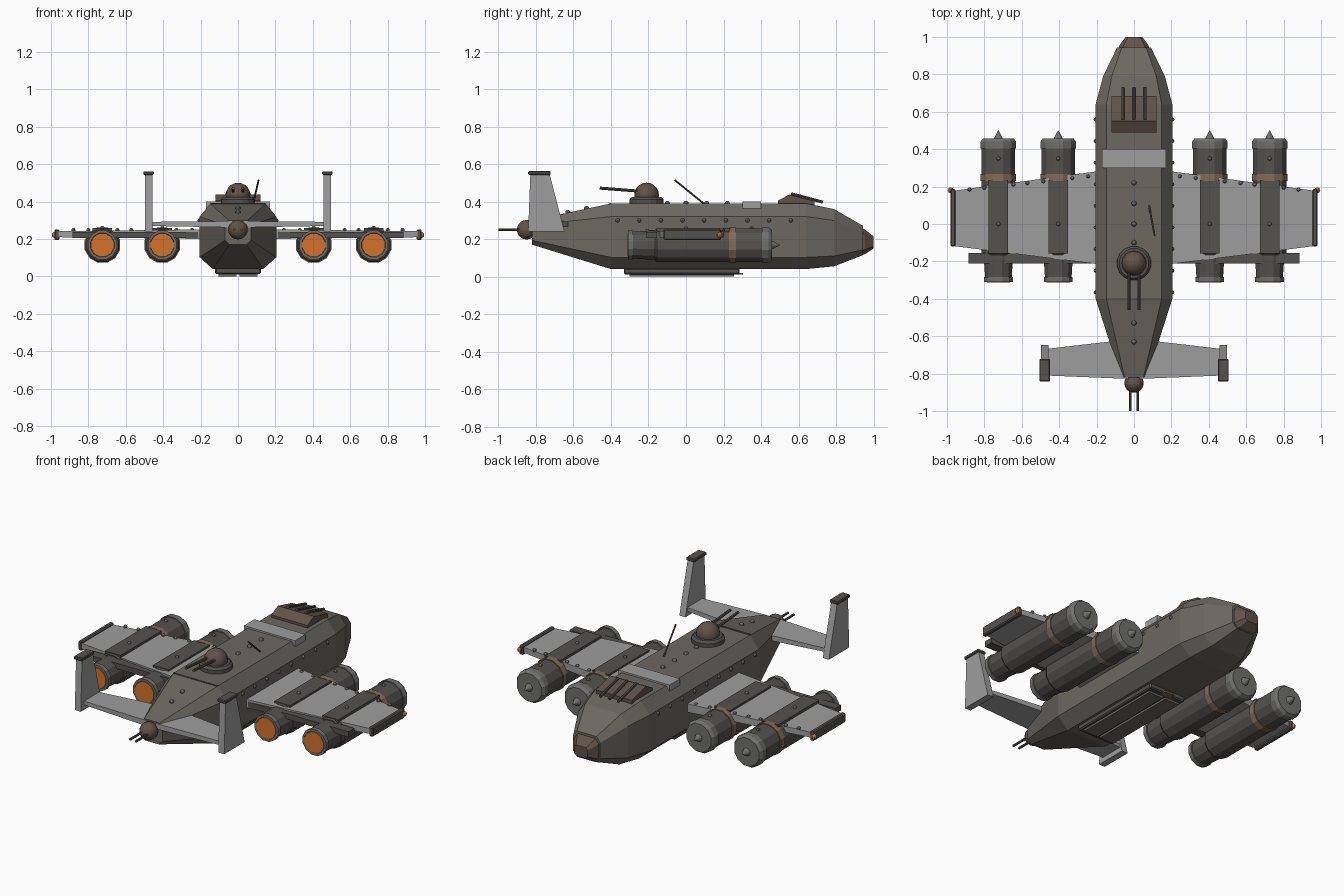
import bpy, bmesh, math
from mathutils import Vector, Matrix

if "Cube" in bpy.data.objects:
    bpy.data.objects.remove(bpy.data.objects["Cube"])


def mat(name, c):
    m = bpy.data.materials.new(name)
    m.diffuse_color = (*c, 1)
    m.use_nodes = True
    m.node_tree.nodes["Principled BSDF"].inputs["Base Color"].default_value = m.diffuse_color
    return m


HULL = mat("olive_hull", (0.15, 0.14, 0.12))
GREY = mat("light_plate", (0.34, 0.34, 0.34))
DARK = mat("gunmetal", (0.09, 0.085, 0.078))
STEEL = mat("steel", (0.16, 0.16, 0.155))
BROWN = mat("brown_iron", (0.12, 0.085, 0.065))
COPPER = mat("copper", (0.23, 0.15, 0.09))
GLOW = mat("orange_glow", (0.65, 0.17, 0.025))


def finish(bm, name, m, smooth=False):
    bmesh.ops.recalc_face_normals(bm, faces=bm.faces)
    me = bpy.data.meshes.new(name)
    bm.to_mesh(me)
    bm.free()
    me.materials.append(m)
    for p in me.polygons:
        p.use_smooth = smooth
    o = bpy.data.objects.new(name, me)
    bpy.context.collection.objects.link(o)
    return o


def loft(name, rings, m):
    """Skin a row of matching closed rings and cap the ends."""
    bm = bmesh.new()
    vs = [[bm.verts.new(p) for p in r] for r in rings]
    n = len(vs[0])
    for a, b in zip(vs, vs[1:]):
        for i in range(n):
            bm.faces.new((a[i], a[(i + 1) % n], b[(i + 1) % n], b[i]))
    bm.faces.new(vs[0])
    bm.faces.new(vs[-1][::-1])
    return finish(bm, name, m)


def box(name, x, y, z, m, bevel=0):
    def ring(zz):
        return [(x[0], y[0], zz), (x[1], y[0], zz), (x[1], y[1], zz), (x[0], y[1], zz)]
    o = loft(name, [ring(z[0]), ring(z[1])], m)
    if bevel:
        b = o.modifiers.new("bevel", "BEVEL")
        b.width, b.segments = bevel, 1
    return o


def turned(name, profile, centre, m, n=12, axis="Y"):
    """Round part from (position, radius) pairs along y or z."""
    rings = []
    for t, r in profile:
        ring = []
        for i in range(n):
            a = 2 * math.pi * (i + 0.5) / n
            c, s = r * math.cos(a), r * math.sin(a)
            off = (c, t, s) if axis == "Y" else (c, s, t)
            ring.append(Vector(centre) + Vector(off))
        rings.append(ring)
    return loft(name, rings, m)


def rod(name, a, b, r, m):
    a, b = Vector(a), Vector(b)
    bm = bmesh.new()
    rot = (b - a).to_track_quat("Z", "Y").to_matrix().to_4x4()
    bmesh.ops.create_cone(bm, cap_ends=True, segments=8, radius1=r, radius2=r,
                          depth=(b - a).length, matrix=Matrix.Translation((a + b) / 2) @ rot)
    return finish(bm, name, m)


def balls(name, points, r, m, u=8, v=6):
    bm = bmesh.new()
    for p in points:
        bmesh.ops.create_uvsphere(bm, u_segments=u, v_segments=v, radius=r,
                                  matrix=Matrix.Translation(p))
    return finish(bm, name, m, u > 8)


# Fuselage: chamfered octagonal sections along y
def section(y, w, zb, zt):
    h = zt - zb
    half = [(0.66 * w, zb), (w, zb + 0.18 * h), (w, zt - 0.2 * h), (0.72 * w, zt)]
    return [(x, y, z) for x, z in half] + [(-x, y, z) for x, z in half[::-1]]


loft("fuselage", [section(*s) for s in [
    (-0.82, 0.07, 0.17, 0.30), (-0.4, 0.205, 0.04, 0.39), (0.64, 0.205, 0.04, 0.39),
    (0.79, 0.165, 0.055, 0.36), (0.945, 0.09, 0.115, 0.27)]], HULL)
loft("nose_cap", [section(*s) for s in [
    (0.93, 0.085, 0.115, 0.265), (0.955, 0.078, 0.12, 0.25), (1.0, 0.045, 0.15, 0.215)]], BROWN)

# Top deck: light plate, sloped canopy with three bars, seam
box("deck_plate", (-0.17, 0.17), (0.30, 0.40), (0.36, 0.40), GREY)
loft("canopy", [[(x, 0.49, 0.38), (x, 0.49, 0.405), (x, 0.55, 0.437), (x, 0.685, 0.403),
                 (x, 0.685, 0.37)] for x in (-0.12, 0.12)], BROWN)
for x in (-0.06, 0, 0.06):
    rod("canopy_bar", (x, 0.56, 0.442), (x, 0.73, 0.397), 0.008, DARK)
box("tail_seam", (-0.147, 0.147), (-0.408, -0.396), (0.38, 0.393), DARK)

# Dorsal turret, tail turret and antenna
turned("turret_base", [(0.38, 0.092), (0.412, 0.092), (0.425, 0.08)], (0, -0.21, 0), DARK, 16, "Z")
balls("turret_dome", [(0, -0.21, 0.435)], 0.066, BROWN, 16, 10)
balls("tail_turret", [(0, -0.85, 0.25)], 0.052, BROWN, 16, 10)
for s in (-1, 1):
    rod("turret_gun", (s * 0.026, -0.24, 0.455), (s * 0.026, -0.46, 0.472), 0.008, DARK)
    rod("tail_gun", (s * 0.02, -0.86, 0.25), (s * 0.02, -1.0, 0.25), 0.007, DARK)
rod("antenna", (0.08, 0.10, 0.385), (0.11, -0.06, 0.515), 0.005, DARK)

# Belly bay with two doors and a latch
box("belly_bay", (-0.122, 0.122), (-0.33, 0.285), (0.012, 0.045), DARK, 0.006)
for x in ((-0.105, -0.008), (0.008, 0.105)):
    box("bay_door", x, (-0.30, 0.255), (0.0, 0.014), HULL)
box("bay_latch", (-0.03, 0.03), (0.27, 0.305), (0.01, 0.02), COPPER)

for s in (-1, 1):
    # Wing with tip plate, flap bar and light
    def wing_ring(x, y0, y1, z0, z1):
        return [(s * x, y0, z0), (s * x, y1, z0), (s * x, y1, z1), (s * x, y0, z1)]
    loft("wing", [wing_ring(0.15, -0.22, 0.288, 0.20, 0.252),
                  wing_ring(0.965, -0.118, 0.178, 0.21, 0.242)], GREY)
    xs = sorted((s * 0.955, s * 0.982))
    box("wing_tip_plate", xs, (-0.12, 0.187), (0.195, 0.252), DARK, 0.006)
    box("flap_bar", sorted((s * 0.15, s * 0.885)), (-0.212, -0.155), (0.205, 0.238), DARK)
    balls("wing_light", [(s * 0.98, 0.18, 0.222)], 0.016, GLOW)

    # Engines: body, collar, band, nozzle, glow, spike and saddle
    for x in (0.405, 0.725):
        c = (s * x, 0, 0.168)
        turned("engine_body", [(-0.165, 0.085), (-0.155, 0.093), (0.42, 0.093)], c, DARK)
        turned("engine_collar", [(0.405, 0.098), (0.44, 0.098), (0.458, 0.085)], c, STEEL)
        turned("engine_band", [(0.23, 0.098), (0.267, 0.098)], c, COPPER)
        turned("engine_nozzle", [(-0.30, 0.074), (-0.28, 0.074), (-0.19, 0.08), (-0.15, 0.08)], c, DARK)
        turned("nozzle_ring", [(-0.302, 0.064), (-0.31, 0.066), (-0.31, 0.08),
                               (-0.283, 0.08), (-0.283, 0.07)], c, STEEL)
        turned("nozzle_glow", [(-0.312, 0.064), (-0.30, 0.064)], c, GLOW)
        turned("engine_spike", [(0.45, 0.028), (0.50, 0.002)], c, STEEL)
        box("engine_saddle", (s * x - 0.052, s * x + 0.052), (-0.157, 0.235), (0.2, 0.26), DARK)

    # Tailplane, fin and fin cap
    loft("tailplane", [wing_ring(0.03, -0.828, -0.617, 0.262, 0.296),
                       wing_ring(0.47, -0.81, -0.668, 0.27, 0.292)], GREY)
    loft("tail_fin", [[(s * x, -0.842, 0.24), (s * x, -0.648, 0.24), (s * x, -0.728, 0.55),
                       (s * x, -0.83, 0.55)] for x in (0.458, 0.498)], GREY)
    box("fin_cap", sorted((s * 0.45, s * 0.506)), (-0.842, -0.722), (0.543, 0.562), DARK, 0.004)

    # Rivets along hull side, wing leading edge and engines
    pts = [(s * 0.205, -0.365 + 0.1155 * i, 0.3) for i in range(9)]
    pts += [(s * x, 0.26 - 0.11 * (x - 0.2), 0.248) for x in (0.245, 0.33, 0.485, 0.57, 0.645, 0.8, 0.88)]
    pts += [(s * x, y, z) for x in (0.405, 0.725) for y, z in ((0.35, 0.259), (0, 0.26))]
    balls("rivets", pts, 0.011, STEEL)

# Rivets on the spine
balls("spine_rivets", [(0, y, 0.39) for y in (0.22, 0.11, 0, -0.1)]
      + [(0, -0.53, 0.364), (0, -0.63, 0.342)], 0.014, STEEL)
